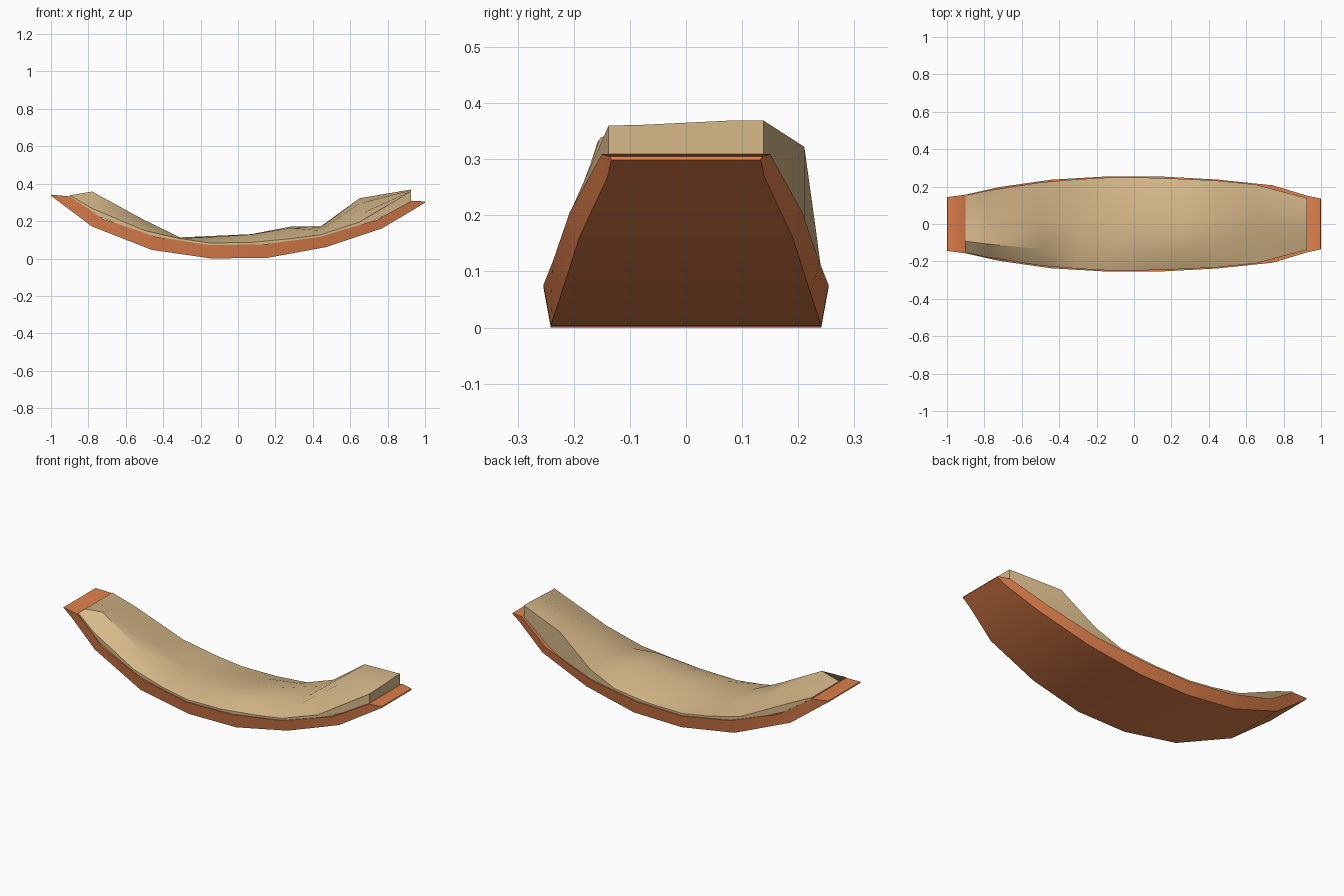
import bpy, bmesh

if "Cube" in bpy.data.objects:
    bpy.data.objects.remove(bpy.data.objects["Cube"])

def material(name, rgb):
    m = bpy.data.materials.new(name)
    m.diffuse_color = (*rgb, 1)
    m.use_nodes = True
    m.node_tree.nodes["Principled BSDF"].inputs["Base Color"].default_value = m.diffuse_color
    return m

def loft(name, rings, mat, angle):
    """Skin equal-length closed rings and cap both ends."""
    bm = bmesh.new()
    loops = [[bm.verts.new(p) for p in ring] for ring in rings]
    for a, b in zip(loops, loops[1:]):
        n = len(a)
        for i in range(n):
            j = (i + 1) % n
            bm.faces.new((a[i], a[j], b[j], b[i]))
    bm.faces.new(loops[0])
    bm.faces.new(loops[-1][::-1])
    bmesh.ops.recalc_face_normals(bm, faces=bm.faces)
    me = bpy.data.meshes.new(name)
    bm.to_mesh(me)
    bm.free()
    me.materials.append(mat)
    ob = bpy.data.objects.new(name, me)
    bpy.context.collection.objects.link(ob)
    bpy.ops.object.select_all(action='DESELECT')
    bpy.context.view_layer.objects.active = ob
    ob.select_set(True)
    bpy.ops.object.shade_smooth_by_angle(angle=angle)
    return ob

# Rim line of the shell: x, z, half width
rim = [(-.9, .336, .157), (-.72, .215, .197), (-.44, .12, .237), (-.15, .075, .254),
       (.14, .08, .254), (.44, .12, .238), (.74, .21, .207), (.93, .313, .15)]
# Underside line: x, z, half width
keel = [(-.94, .295, .145), (-.78, .175, .175), (-.46, .05, .222), (-.14, .004, .241),
        (.16, .008, .241), (.47, .065, .222), (.77, .165, .19), (.95, .272, .14)]

def rim_at(x):
    for (x0, z0, w0), (x1, z1, w1) in zip(rim, rim[1:]):
        if x <= x1:
            t = (x - x0) / (x1 - x0)
            return z0 + t * (z1 - z0), w0 + t * (w1 - w0)
    return rim[-1][1:]

# Curved shell, pinched to a thin lip at both ends
def section(k, r):
    return [(k[0], -k[2], k[1]), (r[0], -r[2], r[1]), (r[0], r[2], r[1]), (k[0], k[2], k[1])]

pairs = list(zip(keel, rim))
pairs = ([((-1, .340, .141), (-.998, .345, .144))] + pairs +
         [((1, .303, .133), (.998, .309, .136))])
loft("curved_shell", [section(k, r) for k, r in pairs],
     material("terracotta", (.74, .215, .07)), .75)
# lowest underside edge rests on the ground
bpy.data.objects["curved_shell"].location.z = -.004

# Uneven filling: x, then heights from the front edge to the back edge
cols = (-1, -.6, 0, .6, 1)
heights = [(-.9, .338, .338, .338, .338, .338),
           (-.78, .268, .358, .335, .30, .285),
           (-.5, .15, .205, .19, .17, .15),
           (-.31, .107, .113, .113, .11, .107),
           (-.15, .083, .115, .12, .10, .083),
           (.07, .086, .128, .13, .11, .085),
           (.28, .106, .163, .17, .14, .106),
           (.44, .127, .15, .165, .17, .17),
           (.65, .195, .235, .295, .322, .322),
           (.925, .36, .361, .365, .369, .369)]
rings = []
for x, *hs in heights:
    z, w = rim_at(x)
    w *= .975 if x < .9 else .91
    ring = [(x, c * w, h) for c, h in zip(cols, hs)]
    ring += [(x, w, z - .015), (x, -w, z - .015)]
    rings.append(ring)
loft("filling", rings, material("tan", (.67, .48, .25)), .6)
